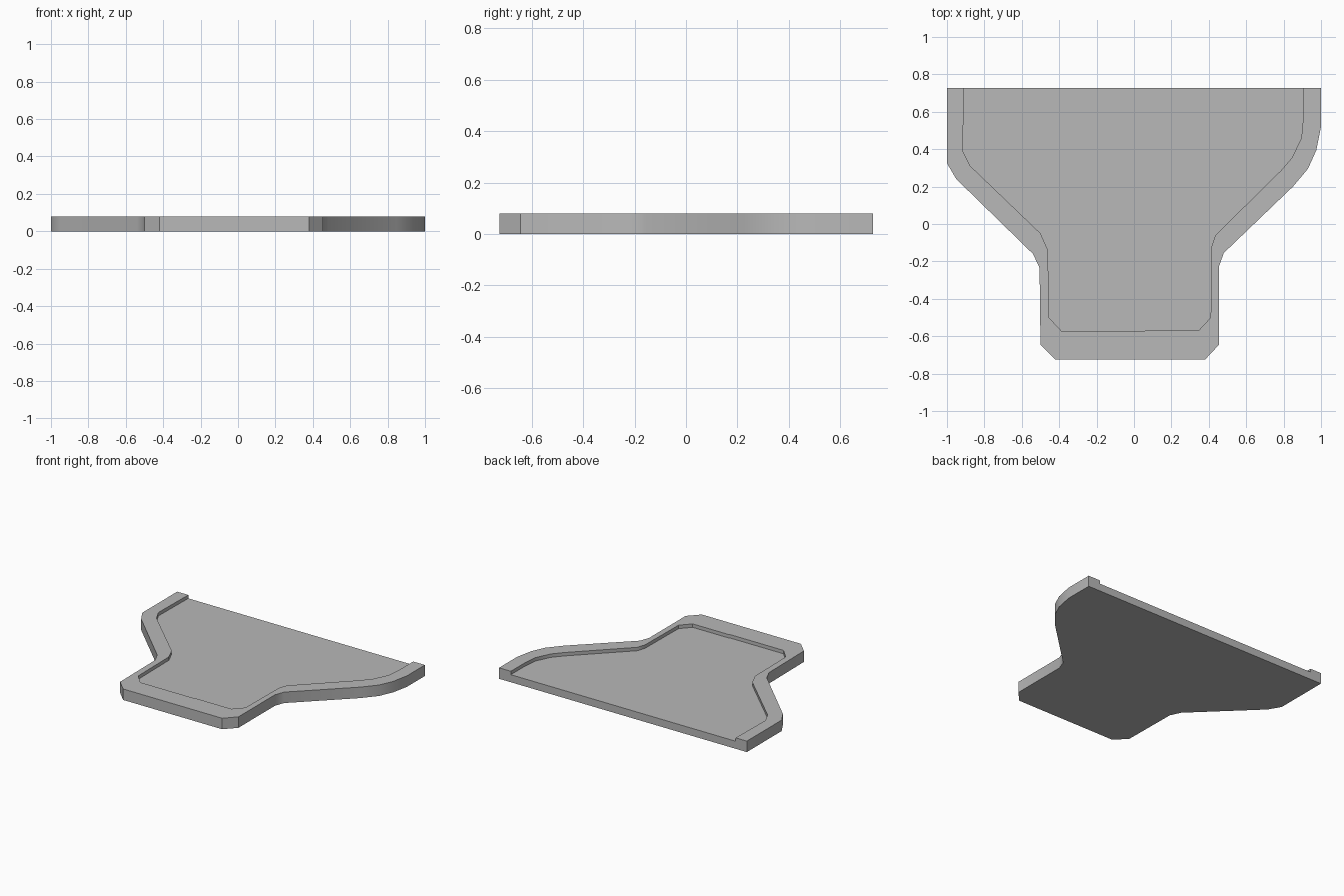
import bpy
import bmesh
import math

cube = bpy.data.objects.get("Cube")
if cube:
    bpy.data.objects.remove(cube, do_unlink=True)

HEIGHT, FLOOR = 0.08, 0.055

# Outlines run from the back right corner, around the front, to the back left
OUTER = [(-1, .727), (-1, .325), (-.95, .24), (-.54, -.16), (-.505, -.235),
         (-.5, -.645), (-.42, -.725), (.38, -.725), (.455, -.645),
         (.455, -.225), (.48, -.155), (.85, .2), (.93, .295), (.975, .395),
         (1, .52), (1, .727)]
INNER = [(-.91, .727), (-.915, .39), (-.875, .31), (-.5, -.05), (-.46, -.14),
         (-.455, -.5), (-.385, -.575), (.05, -.575), (.06, -.57),
         (.345, -.57), (.41, -.5), (.415, -.12), (.435, -.06), (.785, .285),
         (.845, .355), (.895, .46), (.905, .57), (.905, .727)]

bm = bmesh.new()


def line(points, z):
    return [bm.verts.new((x, y, z)) for x, y in points]


def wall(lower, upper):
    for i in range(len(lower) - 1):
        bm.faces.new((lower[i], lower[i + 1], upper[i + 1], upper[i]))


base = line(OUTER, 0)
rim_out = line(OUTER, HEIGHT)
rim_in = line(INNER, HEIGHT)
floor = line(INNER, FLOOR)

# Outer and inner walls
wall(base, rim_out)
wall(rim_in, floor)
# Underside, recessed floor and raised rim
bm.faces.new(base[::-1])
bm.faces.new(floor)
bm.faces.new(rim_out + rim_in[::-1])
# Open back edge
bm.faces.new((base[0], rim_out[0], rim_in[0], floor[0],
              floor[-1], rim_in[-1], rim_out[-1], base[-1]))
bmesh.ops.recalc_face_normals(bm, faces=bm.faces)

mesh = bpy.data.meshes.new("rimmed_tray")
bm.to_mesh(mesh)
bm.free()
tray = bpy.data.objects.new("rimmed_tray", mesh)
bpy.context.collection.objects.link(tray)

# Plain grey
grey = bpy.data.materials.new("light_grey")
grey.use_nodes = True
color = (0.48, 0.48, 0.48, 1)
grey.diffuse_color = color
grey.node_tree.nodes["Principled BSDF"].inputs["Base Color"].default_value = color
mesh.materials.append(grey)

# Soft bends, crisp corners
bpy.ops.object.select_all(action="DESELECT")
tray.select_set(True)
bpy.context.view_layer.objects.active = tray
bpy.ops.object.shade_smooth_by_angle(angle=math.radians(35))
